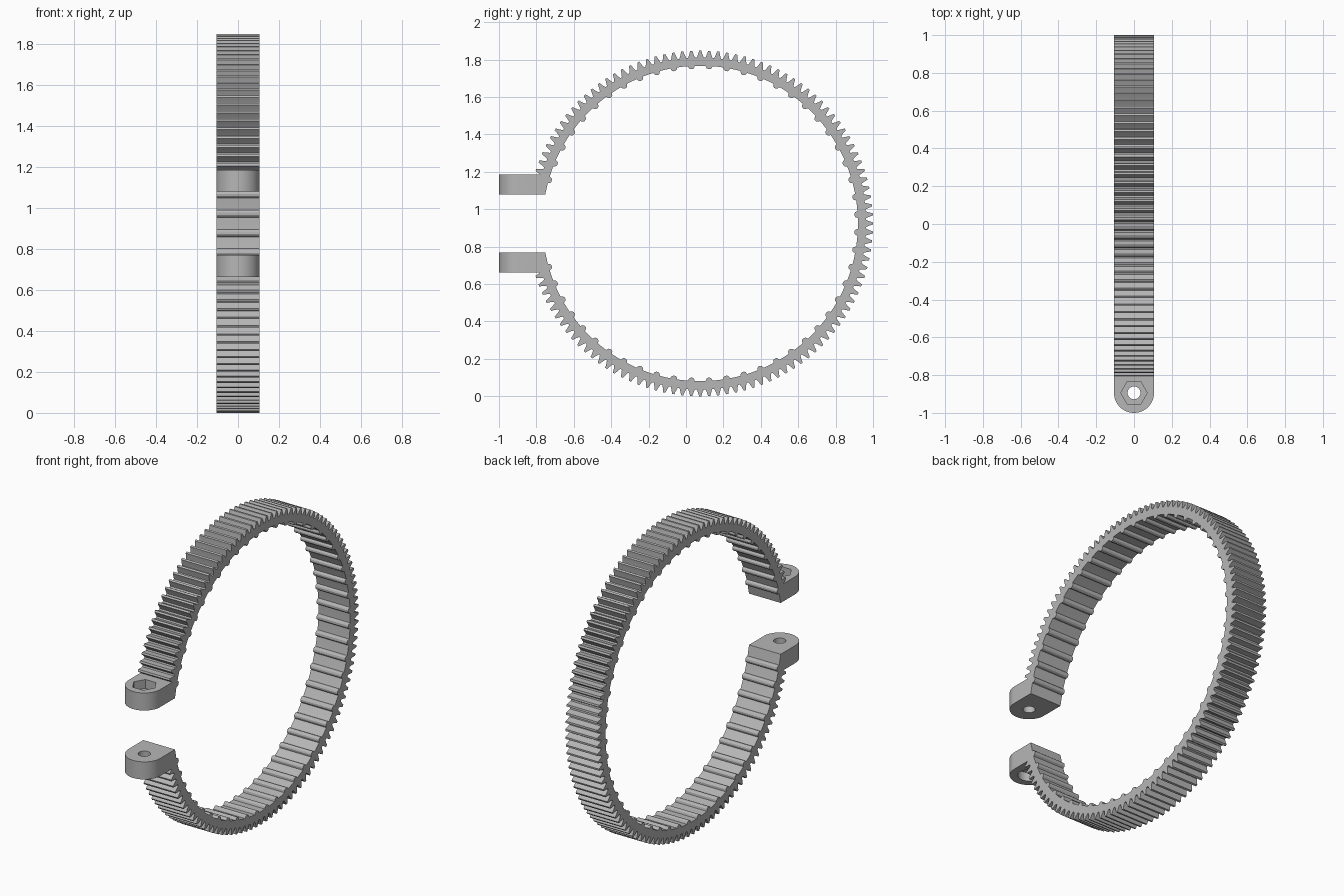
import bpy, bmesh
from math import sin, cos, asin, pi, radians
from mathutils import Vector

if "Cube" in bpy.data.objects:
    bpy.data.objects.remove(bpy.data.objects["Cube"], do_unlink=True)

CY, CZ = 0.076, 0.924            # ring centre
HALF = 0.106                     # half width
TIP, ROOT, INNER, BUMP = 0.924, 0.887, 0.843, 0.826
GAP, LUG_TOP = 0.155, 0.261      # lug faces, measured from the ring centre
HOLE_Y = HALF - 1
TEETH, BUMPS = 120, 56

grey = bpy.data.materials.new("Plain grey")
grey.use_nodes = True
colour = (0.47, 0.47, 0.47, 1)
grey.diffuse_color = colour
grey.node_tree.nodes["Principled BSDF"].inputs["Base Color"].default_value = colour


def prism(name, points, offset):
    """Extrude a closed outline along the offset vector."""
    bm = bmesh.new()
    face = bm.faces.new([bm.verts.new(p) for p in points])
    out = bmesh.ops.extrude_face_region(bm, geom=[face])
    moved = [v for v in out["geom"] if isinstance(v, bmesh.types.BMVert)]
    bmesh.ops.translate(bm, verts=moved, vec=Vector(offset))
    bmesh.ops.recalc_face_normals(bm, faces=bm.faces)
    mesh = bpy.data.meshes.new(name)
    bm.to_mesh(mesh)
    bm.free()
    mesh.materials.append(grey)
    obj = bpy.data.objects.new(name, mesh)
    bpy.context.collection.objects.link(obj)
    return obj


def combine(obj, other, operation):
    mod = obj.modifiers.new(operation, "BOOLEAN")
    mod.operation, mod.object, mod.solver = operation, other, "EXACT"
    bpy.context.view_layer.objects.active = obj
    bpy.ops.object.modifier_apply(modifier=mod.name)
    bpy.data.objects.remove(other, do_unlink=True)


def polar(r, a):
    return (-HALF, CY - r * cos(a), CZ + r * sin(a))


def circle(radius, sides, z):
    return [(radius * cos(2 * pi * i / sides), HOLE_Y + radius * sin(2 * pi * i / sides), z)
            for i in range(sides)]


# Toothed outside of the open ring
start = asin(GAP / ROOT)
outline = [polar(ROOT, start)]
pitch = 2 * pi / TEETH
tooth = [(-0.40, ROOT), (-0.25, 0.904), (-0.12, TIP), (0.12, TIP), (0.25, 0.904), (0.40, ROOT)]
for k in range(5, TEETH - 4):
    outline += [polar(r, (k + f) * pitch) for f, r in tooth]
outline.append(polar(ROOT, -start))

# Ribbed inside, walked back to the start
start = asin(GAP / INNER)
inside = [polar(INNER, start)]
step = 2 * pi / BUMPS
rib = [(-0.022, INNER), (-0.016, 0.831), (-0.007, BUMP), (0.007, BUMP), (0.016, 0.831), (0.022, INNER)]
for k in range(2, BUMPS - 2):
    a = (k + 0.5) * step
    inside += [polar(r, a + d) for d, r in rib]
    if k < BUMPS - 3:
        inside.append(polar(INNER, a + step / 2))
inside.append(polar(INNER, -start))
ring = prism("toothed_ring", outline + inside[::-1], (2 * HALF, 0, 0))

# Clamp lugs: rounded front, bolt hole, hex nut pocket above and round bolt head pocket below
for side, sides, pocket in ((1, 6, 0.07), (-1, 48, 0.062)):
    z = CZ + side * GAP
    height = side * (LUG_TOP - GAP)
    shape = [(HALF * cos(pi + pi * i / 40), HOLE_Y + HALF * sin(pi + pi * i / 40), z)
             for i in range(41)]
    shape += [(HALF, -0.757, z), (-HALF, -0.757, z)]
    lug = prism("lug", shape, (0, 0, height))
    combine(lug, prism("bolt_hole", circle(0.034, 40, z - height), (0, 0, 3 * height)), "DIFFERENCE")
    combine(lug, prism("pocket", circle(pocket, sides, z + height * 0.5), (0, 0, height)), "DIFFERENCE")
    combine(ring, lug, "UNION")

bpy.ops.object.select_all(action="DESELECT")
ring.select_set(True)
bpy.context.view_layer.objects.active = ring
bpy.ops.object.shade_smooth_by_angle(angle=radians(12))
